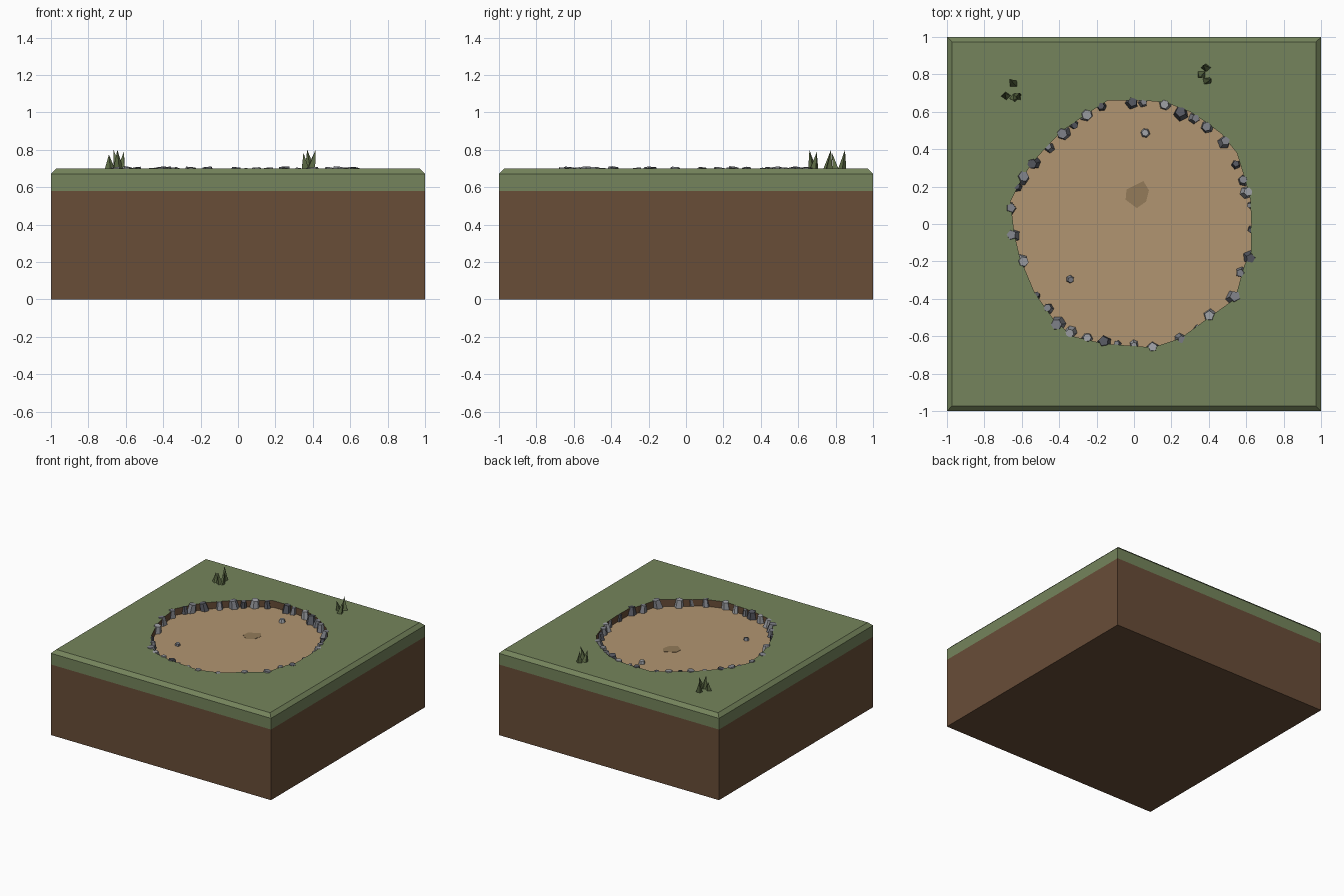
import bpy, bmesh, math, random
from mathutils import Vector, Matrix

if "Cube" in bpy.data.objects:
    bpy.data.objects.remove(bpy.data.objects["Cube"])

random.seed(4)
TOP, FLOOR, SEAM = 0.70, 0.645, 0.58


def material(name, rgb):
    m = bpy.data.materials.new(name)
    m.diffuse_color = [(c / 255) ** 2.2 for c in rgb] + [1]
    m.use_nodes = True
    m.node_tree.nodes["Principled BSDF"].inputs["Base Color"].default_value = m.diffuse_color
    return m


GRASS = material("grass", (116, 131, 92))
DIRT = material("dirt", (104, 78, 58))
SAND = material("sand", (176, 148, 112))
PATCH = material("dark_sand", (146, 122, 90))
BLADE = material("blade", (92, 106, 70))
STONES = {"dark": material("dark_stone", (88, 90, 98)),
          "mid": material("mid_stone", (128, 130, 137)),
          "light": material("light_stone", (158, 160, 165))}


def finish(name, bm, *mats):
    bmesh.ops.recalc_face_normals(bm, faces=bm.faces)
    me = bpy.data.meshes.new(name)
    bm.to_mesh(me)
    bm.free()
    for m in mats:
        me.materials.append(m)
    ob = bpy.data.objects.new(name, me)
    bpy.context.collection.objects.link(ob)
    return ob


def box(z0, z1):
    bm = bmesh.new()
    bmesh.ops.create_cube(bm, size=1, matrix=Matrix.Translation((0, 0, (z0 + z1) / 2))
                          @ Matrix.Diagonal((2, 2, z1 - z0, 1)))
    return bm


def prism(points, z0, z1):
    bm = bmesh.new()
    f = bm.faces.new([bm.verts.new((x, y, z0)) for x, y in points])
    ext = bmesh.ops.extrude_face_region(bm, geom=[f], use_keep_orig=True)["geom"]
    for v in ext:
        if isinstance(v, bmesh.types.BMVert):
            v.co.z = z1
    return bm


# Earth block
finish("dirt_block", box(0, SEAM), DIRT)

# Grass slab with chamfered rim
bm = box(SEAM, TOP)
rim = [e for e in bm.edges if all(v.co.z > TOP - 0.01 for v in e.verts)]
bmesh.ops.bevel(bm, geom=rim, offset=0.028, segments=1, affect='EDGES')
grass = finish("grass_slab_with_pit", bm, GRASS, DIRT, SAND)

# Sunken sand pit cut into the grass
outline = [(.627, 0), (.622, .13), (.59, .25), (.55, .38), (.47, .48), (.39, .54),
           (.30, .60), (.17, .65), (.05, .66), (-.14, .66), (-.25, .59), (-.38, .50),
           (-.47, .41), (-.55, .32), (-.61, .22), (-.66, .12), (-.64, -.05),
           (-.61, -.18), (-.53, -.37), (-.43, -.51), (-.33, -.60), (-.16, -.64),
           (.10, -.66), (.25, -.61), (.40, -.50), (.54, -.40), (.59, -.22), (.625, -.15)]
cutter = finish("pit_cutter", prism(outline, FLOOR, TOP + 0.1))
cutter.hide_render = True
mod = grass.modifiers.new("pit", 'BOOLEAN')
mod.operation, mod.solver, mod.object = 'DIFFERENCE', 'EXACT', cutter
bpy.context.view_layer.objects.active = grass
bpy.ops.object.modifier_apply(modifier="pit")
bpy.data.objects.remove(cutter)
for p in grass.data.polygons:
    if max(abs(p.center.x), abs(p.center.y)) < 0.75:
        if abs(p.normal.z) < 0.1:
            p.material_index = 1
        elif p.normal.z > 0.9 and p.center.z < TOP - 0.02:
            p.material_index = 2
        else:
            p.material_index = 0

# Dark patch in the sand
finish("dark_sand_patch", prism([(-.04, .185), (.05, .23), (.08, .18), (.065, .12),
                                 (.015, .085), (-.045, .13)], FLOOR - .005, FLOOR + .002), PATCH)


# Faceted, slightly tilted stones
def stone(name, x, y, r, mat, z0, z1):
    bm = bmesh.new()
    n = random.choice((5, 6, 6))
    tilt = Matrix.Rotation(random.uniform(-.18, .18), 4, 'X') @ \
        Matrix.Rotation(random.uniform(-.18, .18), 4, 'Y')
    bmesh.ops.create_cone(bm, cap_ends=True, segments=n, radius1=r * 1.05,
                          radius2=r * 0.72, depth=z1 - z0,
                          matrix=Matrix.Translation((x, y, (z0 + z1) / 2)) @ tilt
                          @ Matrix.Rotation(random.uniform(0, 6), 4, 'Z'))
    finish(name, bm, mat)


rocks = {
    "dark": [(-.01, .65, .035), (.25, .595, .04), (.545, .32, .025), (.625, -.03, .02),
             (.62, -.18, .035), (-.16, -.63, .038), (-.52, -.38, .02), (-.625, .2, .025),
             (-.54, .325, .035), (-.32, .53, .025), (-.175, .63, .026)],
    "mid": [(.05, .65, .025), (.325, .565, .03), (.39, .52, .034), (.485, .44, .034),
            (.585, .235, .03), (.62, .1, .018), (.57, -.26, .03), (.535, -.39, .04),
            (.34, -.555, .02), (.25, -.615, .029), (-.09, -.64, .02), (-.41, -.535, .04),
            (-.46, -.45, .028), (-.65, -.06, .036), (-.66, .085, .034),
            (-.595, .25, .039), (-.455, .41, .027), (-.38, .485, .038)],
    "light": [(.165, .64, .033), (.605, .17, .033), (.405, -.49, .037), (.1, -.66, .034),
              (0, -.645, .023), (-.25, -.61, .03), (-.34, -.58, .032), (-.595, -.2, .037),
              (-.255, .585, .038)]}
for shade, items in rocks.items():
    for i, (x, y, r) in enumerate(items):
        stone(f"{shade}_rim_stone_{i}", x, y, r, STONES[shade], FLOOR - .005,
              TOP - .012 + r * .5)
stone("pebble_back", .06, .487, .026, STONES["light"], FLOOR - .005, FLOOR + .025)
stone("pebble_front", -.34, -.297, .022, STONES["mid"], FLOOR - .005, FLOOR + .02)

# Grass tufts: base x, base y, tip x, tip y, tip z
blades = [(-.645, .75, -.665, .775, .80), (-.685, .685, -.69, .70, .775),
          (-.625, .68, -.61, .70, .79), (-.64, .675, -.645, .66, .80),
          (.385, .835, .37, .85, .80), (.36, .80, .35, .78, .785),
          (.39, .765, .415, .775, .80)]
for i, (x, y, tx, ty, tz) in enumerate(blades):
    bm = bmesh.new()
    a = random.uniform(0, 6)
    base = [bm.verts.new((x + .027 * math.cos(a + k * math.tau / 4),
                          y + .022 * math.sin(a + k * math.tau / 4), TOP - .002))
            for k in range(4)]
    tip = bm.verts.new((tx, ty, tz))
    bm.faces.new(base)
    for k in range(4):
        bm.faces.new((base[k], base[(k + 1) % 4], tip))
    finish(f"grass_blade_{i}", bm, BLADE)
